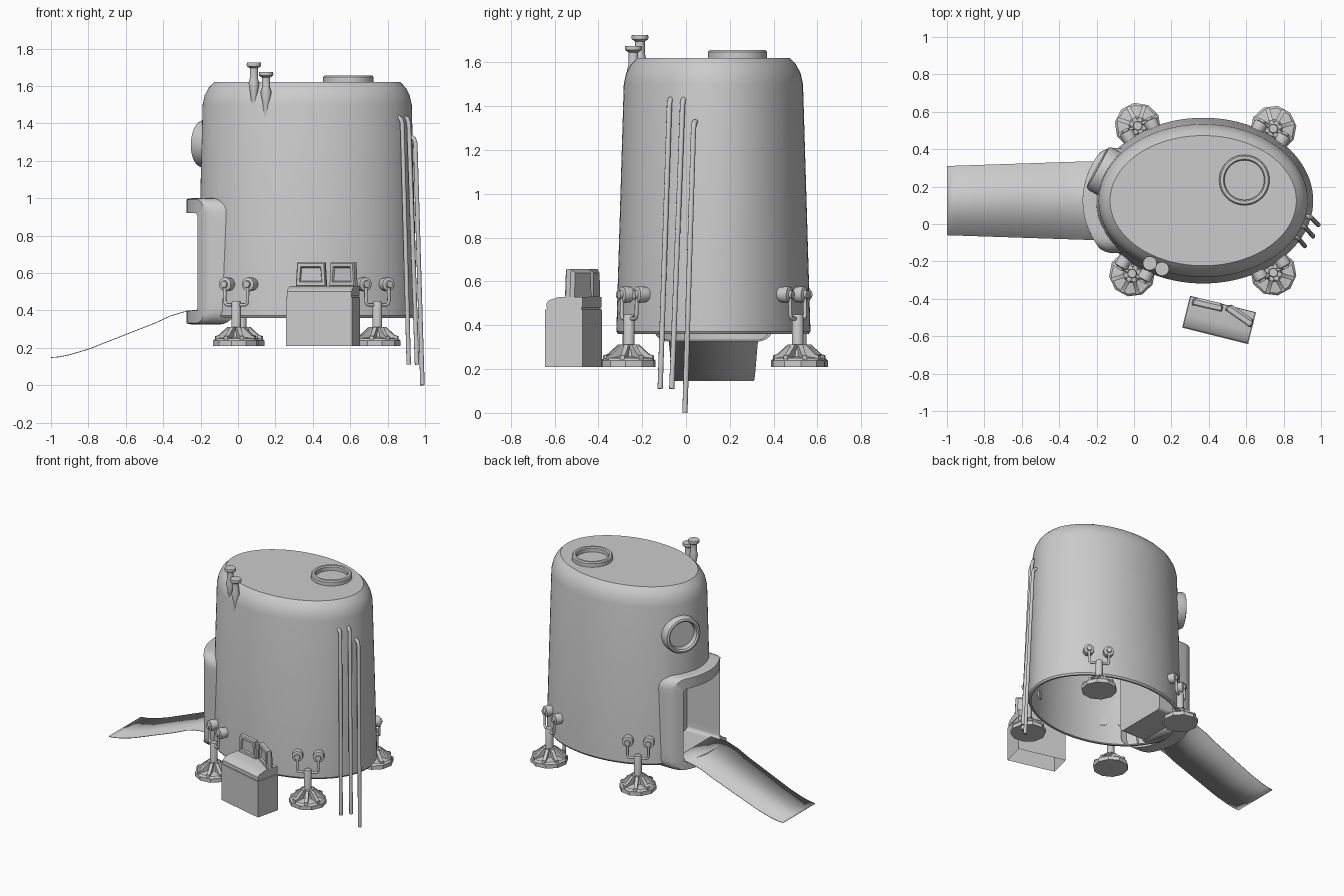
import bpy, bmesh
from math import sin, cos, pi, sqrt, atan2, radians
from mathutils import Matrix, Vector

if "Cube" in bpy.data.objects:
    bpy.data.objects.remove(bpy.data.objects["Cube"])

CX, CY = 0.37, 0.125                     # centre of the oval hull
ID = Matrix.Identity(4)

def add(name, bm, mat=ID):
    bmesh.ops.recalc_face_normals(bm, faces=bm.faces)
    me = bpy.data.meshes.new(name)
    bm.to_mesh(me)
    bm.free()
    ob = bpy.data.objects.new(name, me)
    ob.matrix_world = mat
    bpy.context.collection.objects.link(ob)
    return ob

def skin(rings, cap0=True, cap1=True, loop=False):
    """Bridge equal-length closed rings of points."""
    bm = bmesh.new()
    vs = [[bm.verts.new(p) for p in r] for r in rings]
    n = len(vs[0])
    pairs = list(zip(vs, vs[1:])) + ([(vs[-1], vs[0])] if loop else [])
    for a, b in pairs:
        for i in range(n):
            j = (i + 1) % n
            bm.faces.new((a[i], a[j], b[j], b[i]))
    if cap0 and not loop:
        bm.faces.new(vs[0])
    if cap1 and not loop:
        bm.faces.new(vs[-1])
    return bm

def lathe(name, prof, n, mat=ID, **kw):
    """Profile of (radius, z) or (rx, ry, z)."""
    rings = [[(p[0] * cos(2 * pi * i / n), p[-2] * sin(2 * pi * i / n), p[-1])
              for i in range(n)] for p in prof]
    return add(name, skin(rings, **kw), mat)

def box(name, lo, hi, mat=ID, bottom=True):
    ring = lambda z: [(lo[0], lo[1], z), (hi[0], lo[1], z), (hi[0], hi[1], z), (lo[0], hi[1], z)]
    return add(name, skin([ring(lo[2]), ring(hi[2])], cap0=bottom), mat)

def prism(name, prof, x0, x1, mat=ID):
    """Extrude a (y, z) profile along x."""
    return add(name, skin([[(x, y, z) for y, z in prof] for x in (x0, x1)]), mat)

def tube(name, pts, r, mat=ID):
    cu = bpy.data.curves.new(name, 'CURVE')
    cu.dimensions = '3D'
    cu.bevel_depth = r
    cu.bevel_resolution = 2
    cu.use_fill_caps = True
    sp = cu.splines.new('POLY')
    sp.points.add(len(pts) - 1)
    for p, c in zip(sp.points, pts):
        p.co = (*c, 1)
    ob = bpy.data.objects.new(name, cu)
    ob.matrix_world = mat
    bpy.context.collection.objects.link(ob)

def facing(loc, normal):
    return Matrix.Translation(loc) @ Vector(normal).to_track_quat('Z', 'Y').to_matrix().to_4x4()

# hull: tapered oval shell, open underneath
outer = [(.58, .435, .36), (.588, .443, .372), (.559, .409, 1.50), (.548, .398, 1.55),
         (.527, .377, 1.59), (.498, .348, 1.62)]
inner = [(a - .014, b - .014, z - (.012 if z > 1 else 0)) for a, b, z in reversed(outer)]
def oval(p, n=96):
    return [(p[0] * cos(2 * pi * i / n), p[1] * sin(2 * pi * i / n), p[2]) for i in range(n)]
bm = skin([oval(p) for p in outer + inner], cap0=False, cap1=False)
bm.verts.ensure_lookup_table()
n, k = 96, len(outer)
vring = lambda i: [bm.verts[i * n + j] for j in range(n)]
# split into top caps and bottom rim: remove the bridge between outer and inner top
bmesh.ops.delete(bm, geom=[f for f in bm.faces if {v.index // n for v in f.verts} == {k - 1, k}]
                 if not bm.verts.index_update() else [], context='FACES_ONLY')
bm.verts.ensure_lookup_table()
bm.faces.new(vring(k - 1))
bm.faces.new(vring(k))
a, b = vring(0), vring(2 * k - 1)
for i in range(n):
    bm.faces.new((a[i], a[(i + 1) % n], b[(i + 1) % n], b[i]))
hull = add("hull", bm, Matrix.Translation((CX, CY, 0)))

cutter = box("door_cutter", (-.5, -.105, .375), (.03, .355, .945))
cutter.hide_render = True
cutter.display_type = 'WIRE'
mod = hull.modifiers.new("doorway", 'BOOLEAN')
mod.operation = 'DIFFERENCE'
mod.object = cutter

# door frame: rounded surround that follows the hull curve, with a recessed alcove
def hull_x(y, off):
    t = (y - CY) / (.445 + off)
    return CX - (.59 + off) * sqrt(max(0, 1 - t * t))

def round_rect(y0, y1, z0, z1, r, edge=10, corner=6):
    corners = [(y1 - r, z1 - r, 0), (y0 + r, z1 - r, 90), (y0 + r, z0 + r, 180), (y1 - r, z0 + r, 270)]
    key = [[(cy + r * cos(radians(s + 90 * i / corner)), cz + r * sin(radians(s + 90 * i / corner)))
            for i in range(corner + 1)] for cy, cz, s in corners]
    pts = []
    for i, arc in enumerate(key):
        p, q = arc[-1], key[(i + 1) % 4][0]
        pts += arc + [(p[0] + (q[0] - p[0]) * t / edge, p[1] + (q[1] - p[1]) * t / edge) for t in range(1, edge)]
    return pts

rings = []
for grow, r, off in ((0, .08, -.05), (0, .08, .025), (-.006, .075, .042), (-.022, .06, .055)):
    rings.append([(hull_x(y, off), y, z) for y, z in
                  round_rect(-.155 - grow, .405 + grow, .325 - grow * .3, 1.0 + grow * .3, r)])
hole = round_rect(-.085, .335, .40, .92, .025)
rings.append([(hull_x(y, .055), y, z) for y, z in hole])
rings.append([(.05, y, z) for y, z in hole])
add("door_frame", skin(rings, cap0=False))

# boarding ramp: thin bent sheet
bm = bmesh.new()
path = [(-1, .15), (-.96, .153), (-.9, .165), (-.8, .195), (-.45, .332), (-.36, .373), (-.29, .394), (-.24, .402), (-.15, .404)]
rows = []
for x, z in path:
    t = min(1, (x + 1) / .75)
    rows.append([bm.verts.new((x, y, z)) for y in (-.06 - .025 * t, .31 + .025 * t)])
for p, q in zip(rows, rows[1:]):
    bm.faces.new((p[0], p[1], q[1], q[0]))
ramp = add("ramp", bm)
ramp.modifiers.new("thickness", 'SOLIDIFY').thickness = .004

# round window
win = facing((-.153, .28, 1.29), (-.875, .483, .03))
lathe("window_rim", [(.13, -.05), (.13, .03), (.122, .046), (.108, .05), (.098, .042), (.094, .005), (.094, -.05)],
      40, win, loop=True)
lathe("window_pane", [(.096, -.03), (.096, .006)], 40, win)

# roof hatch ring
lathe("hatch_ring", [(.135, 1.61), (.135, 1.647), (.128, 1.655), (.112, 1.655), (.106, 1.647), (.106, 1.61)],
      40, Matrix.Translation((.59, .235, 0)), loop=True)

# roof vents with tapering tails
for i, (x, y, top) in enumerate(((.085, -.21, 1.725), (.15, -.24, 1.675))):
    lathe(f"vent_{i}", [(.004, top - .34), (.018, top - .17), (.029, top - .11), (.022, top - .085), (.022, top - .03),
                        (.037, top - .02), (.039, top - .012), (.037, top)], 20, Matrix.Translation((x, y, 0)))

# hanging pipes on the right end
for i, (p, q) in enumerate((((.875, -.075, 1.43), (.913, -.118, .11)), ((.91, -.015, 1.43), (.957, -.065, .11)),
                            ((.945, .035, 1.325), (.986, -.005, 0)))):
    p, q = Vector(p), Vector(q)
    tube(f"pipe_{i}", [p + Vector((-.06, .02, .005)), p + Vector((-.018, .006, .003)), p + Vector((-.004, .001, -.008)),
                       p + Vector((.003, -.001, -.03)), q], .0125)

# landing legs, each turned to face away from the hull
for i, (x, y) in enumerate(((-.01, -.265), (.745, -.26), (.02, .525), (.745, .51))):
    nx, ny = (x - CX) / .59 ** 2, (y - CY) / .445 ** 2
    m = Matrix.Translation((x, y, 0)) @ Matrix.Rotation(atan2(ny, nx) + pi / 2, 4, 'Z')
    lathe(f"leg_{i}_foot", [(.124, .21), (.124, .238), (.112, .25), (.05, .258), (.04, .29)], 10, m)
    lathe(f"leg_{i}_column", [(.026, .25), (.026, .44), (.022, .45)], 16, m)
    for j in range(8):
        prism(f"leg_{i}_rib_{j}", [(.02, .24), (.115, .24), (.115, .262), (.095, .268), (.045, .312), (.02, .312)],
              -.011, .011, m @ Matrix.Rotation(2 * pi * j / 8, 4, 'Z'))
    for s in (-1, 1):
        tube(f"leg_{i}_arm_{s}", [(0, 0, .43), (s * .055, 0, .43), (s * .066, 0, .436), (s * .07, 0, .45), (s * .07, .002, .54)], .009, m)
        pad = m @ Matrix.Translation((s * .07, 0, .54)) @ Matrix.Rotation(-pi / 2, 4, 'X')
        lathe(f"leg_{i}_pad_{s}", [(.018, -.014), (.02, -.002), (.036, .002), (.038, .02), (.032, .068)], 20, pad)

# control console
m = Matrix.Translation((.455, -.513, 0)) @ Matrix.Rotation(radians(-14), 4, 'Z')
box("console_base", (-.182, -.088, .21), (.182, .088, .472), m, bottom=False)
box("console_gap", (-.176, -.082, .46), (.176, .082, .484), m)
prism("console_desk", [(-.084, .48), (.086, .48), (.086, .53), (-.02, .53), (-.07, .515), (-.084, .5)], -.178, .178, m)
for i, (x, y, ang) in enumerate(((.392, -.437, -13), (.562, -.495, -35))):
    s = Matrix.Translation((x, y, .528)) @ Matrix.Rotation(radians(ang), 4, 'Z')
    rings = [[(px, py, pz) for px, pz in ((-w, lo), (w, lo), (w - .007, hi), (-w + .007, hi))]
             for w, lo, hi, py in ((.068, 0, .11, .03), (.083, 0, .128, .016), (.083, 0, .128, -.008),
                                   (.078, .005, .122, -.015), (.062, .024, .106, -.015), (.058, .028, .1, -.004))]
    add(f"console_screen_{i}", skin(rings), s)

# smooth shading on round parts, crisp edges kept
bpy.ops.object.select_all(action='DESELECT')
for ob in bpy.data.objects:
    if ob.type == 'MESH' and ob != cutter:
        ob.select_set(True)
        bpy.context.view_layer.objects.active = ob
bpy.ops.object.shade_smooth_by_angle(angle=radians(32))
